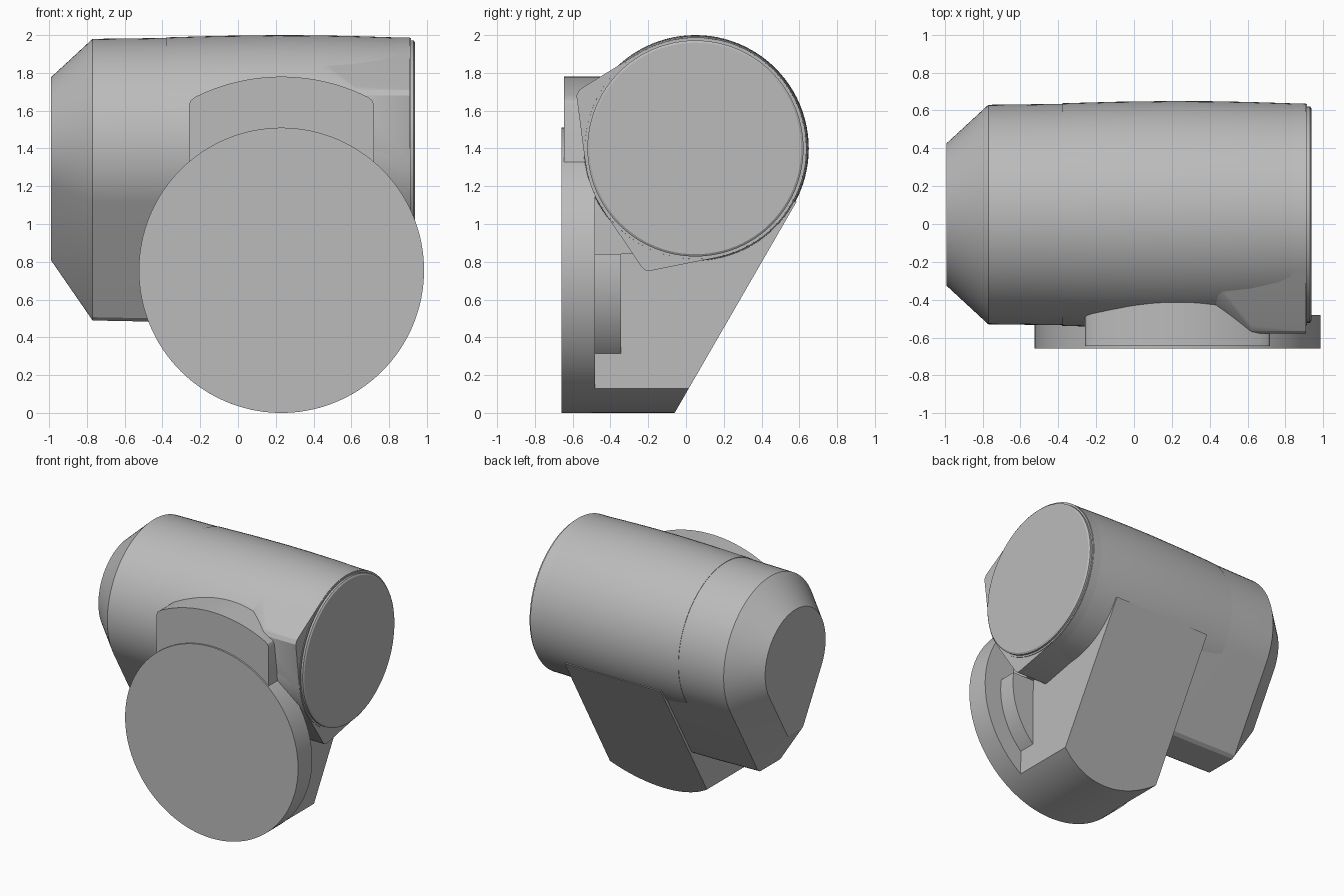
import bpy, bmesh
from math import sin, cos, pi, radians, sqrt
from mathutils import Vector

cube = bpy.data.objects.get("Cube")
if cube:
    bpy.data.objects.remove(cube, do_unlink=True)

grey = bpy.data.materials.new("plain grey")
grey.use_nodes = True
COLOUR = (0.5, 0.5, 0.5, 1)
grey.diffuse_color = COLOUR
grey.node_tree.nodes["Principled BSDF"].inputs["Base Color"].default_value = COLOUR

AXIS_Y, AXIS_Z = 0.05, 1.4      # barrel axis, along x
HUB_X, HUB_Z = 0.23, 0.755      # mounting disc axis, along y


def finish(name, bm, angle=25):
    bmesh.ops.recalc_face_normals(bm, faces=bm.faces)
    mesh = bpy.data.meshes.new(name)
    bm.to_mesh(mesh)
    bm.free()
    mesh.materials.append(grey)
    obj = bpy.data.objects.new(name, mesh)
    bpy.context.collection.objects.link(obj)
    bpy.ops.object.select_all(action='DESELECT')
    obj.select_set(True)
    bpy.context.view_layer.objects.active = obj
    bpy.ops.object.shade_smooth_by_angle(angle=radians(angle))
    return obj


def loft(sections):
    """Skin a list of equal-length rings and close both ends."""
    bm = bmesh.new()
    rings = [[bm.verts.new(p) for p in s] for s in sections]
    n = len(rings[0])
    for a, b in zip(rings, rings[1:]):
        for i in range(n):
            j = (i + 1) % n
            bm.faces.new((a[i], a[j], b[j], b[i]))
    bm.faces.new(rings[0])
    bm.faces.new(rings[-1])
    return bm


def arc(cx, cz, r, start, end, n):
    return [(cx + r * cos(radians(start + (end - start) * i / n)),
             cz + r * sin(radians(start + (end - start) * i / n))) for i in range(n + 1)]


def ring(x, r, n=96):
    return [(x, y, z) for y, z in arc(AXIS_Y, AXIS_Z, r, 0, 360, n)[:-1]]


def prism_y(outline, y0, y1):
    return loft([[(x, y, z) for x, z in outline] for y in (y0, y1)])


# Motor housing: round top, 60 degree walls tapering to a narrow flat bottom
def housing_section(x, r):
    pts = arc(AXIS_Y, AXIS_Z, r, -30, 210, 64)
    drop = 1.57 * r
    half = (r * cos(pi / 6)) - (drop - r / 2) / sqrt(3)
    e = 0.03 * r
    low = AXIS_Z - drop
    pts += [(AXIS_Y - half - e / 2, low + e), (AXIS_Y - half + e, low),
            (AXIS_Y + half - e, low), (AXIS_Y + half + e / 2, low + e)]
    return [(x, y, z) for y, z in pts]


finish("motor_housing", loft([housing_section(x, r) for x, r in
       [(-0.99, 0.377), (-0.77, 0.58), (-0.38, 0.585), (-0.1, 0.585)]]))

# Slightly bulged barrel and its end cap
finish("barrel", loft([ring(x, r) for x, r in
       [(-0.38, 0.588), (-0.1, 0.596), (0.2, 0.6), (0.4, 0.599),
        (0.61, 0.595), (0.8, 0.589), (0.915, 0.585)]]))
finish("barrel_end_cap", loft([ring(x, r) for x, r in
       [(0.9, 0.572), (0.93, 0.572), (0.938, 0.56)]]))

# Collar with two corner ribs, blending back into the barrel
bm = bmesh.new()
ribs = [(-0.58, 1.68), (-0.565, 1.71), (-0.535, 1.73),
        (-0.235, 0.772), (-0.215, 0.755), (-0.19, 0.752)]
points = ring(0.4, 0.585) + ring(0.91, 0.588)
points += [(x, y, z) for x in (0.62, 0.91) for y, z in ribs]
for p in points:
    bm.verts.new(p)
hull = bmesh.ops.convex_hull(bm, input=bm.verts[:])
bmesh.ops.delete(bm, geom=[v for v in bm.verts if not v.link_faces], context='VERTS')
bmesh.ops.dissolve_limit(bm, angle_limit=radians(0.5), verts=bm.verts[:], edges=bm.edges[:])
finish("ribbed_collar", bm)

# Large mounting disc on the front
finish("mounting_disc", prism_y(arc(HUB_X, HUB_Z, 0.755, 0, 360, 128)[:-1], -0.658, -0.482))

# Inner step of the disc, cut flat at the top
top = 0.84
tilt = math_angle = 8
step = arc(HUB_X, HUB_Z, 0.61, 180 - tilt, 360 + tilt, 64)
finish("disc_step", prism_y(step, -0.5, -0.345))

# Neck plate with an arched top and rounded corners
arch_r = 1.025
crown = arc(HUB_X, HUB_Z, arch_r, 63.5, 116.5, 32)
side_l, side_r = -0.26, 0.72
plate = ([(side_r, top), (side_r, 1.63), (side_r - 0.01, 1.655)] + crown
         + [(side_l + 0.01, 1.655), (side_l, 1.63), (side_l, top)])
finish("neck_plate", prism_y(plate, -0.645, -0.25))

# Body behind the disc: round underside, flat sides, sloping back
half_w = 0.42
lim = 55.9
under = arc(HUB_X, HUB_Z, 0.755, 270 - 90 + lim, 270 + 90 - lim, 40)
body = under + [(HUB_X + half_w, 1.12), (HUB_X - half_w, 1.12)]
bm = prism_y(body, -0.5, 0.7)
slope = Vector((0, cos(pi / 6), -sin(pi / 6)))
cut = bmesh.ops.bisect_plane(bm, geom=bm.verts[:] + bm.edges[:] + bm.faces[:],
                             plane_co=Vector((0, -0.06, 0)), plane_no=slope, clear_outer=True)
bmesh.ops.holes_fill(bm, edges=[e for e in bm.edges if e.is_boundary], sides=0)
finish("sloping_body", bm)
